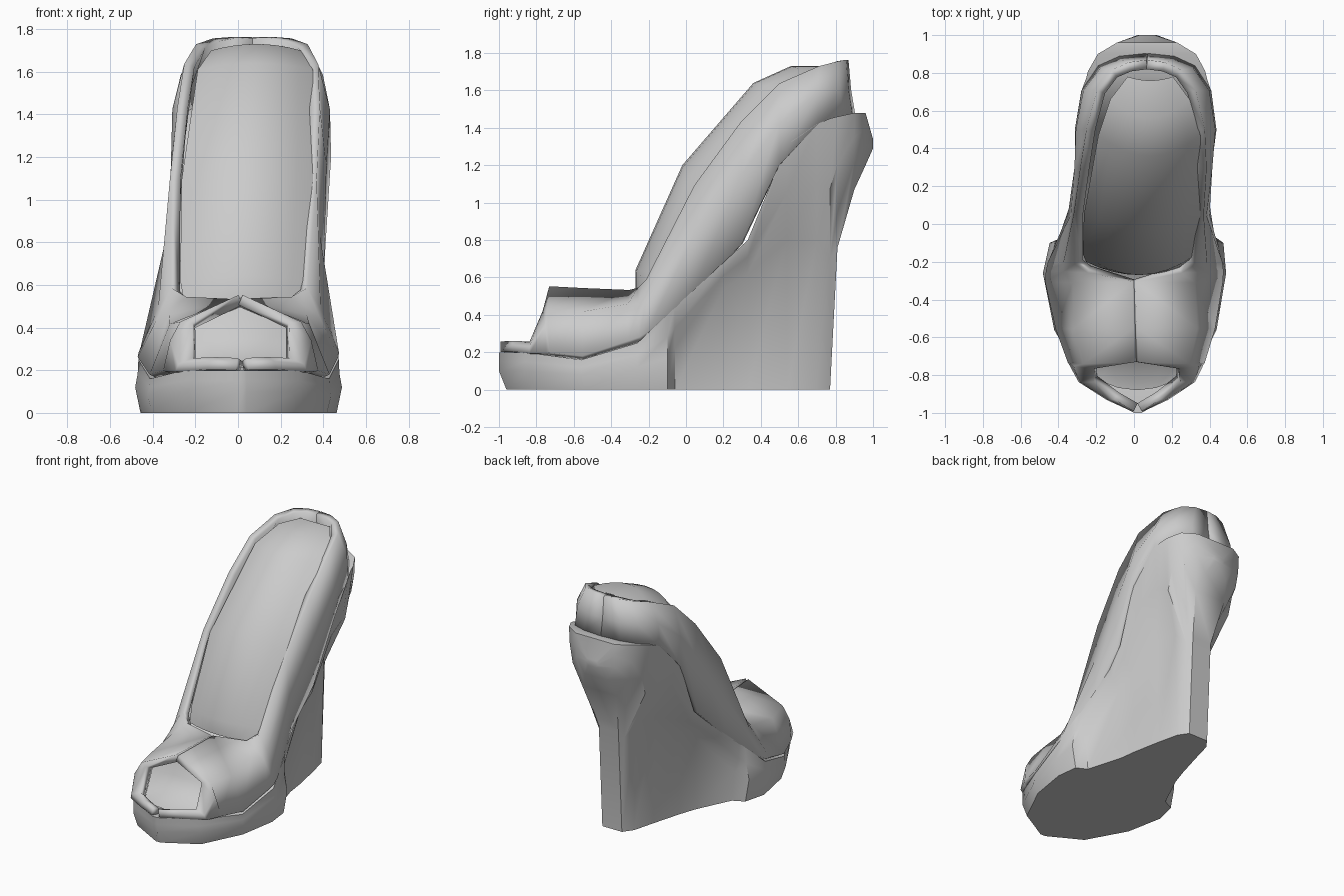
import bpy, bmesh

if "Cube" in bpy.data.objects:
    bpy.data.objects.remove(bpy.data.objects["Cube"])


def centre(y):
    """Sideways drift of the shoe's centre line along its length."""
    pts = [(-1, .02), (-.3, 0), (.0, .02), (.4, .06), (1, .07)]
    for (a, ca), (b, cb) in zip(pts, pts[1:]):
        if y <= b:
            return ca + (cb - ca) * (y - a) / (b - a)
    return pts[-1][1]


def loft(name, sections, ring=False, angle=40):
    """Skin a list of equally long point rows; ring closes and caps them."""
    bm = bmesh.new()
    rows = [[bm.verts.new(p) for p in s] for s in sections]
    n = len(rows[0])
    for a, b in zip(rows, rows[1:]):
        for i in range(n if ring else n - 1):
            j = (i + 1) % n
            bm.faces.new((a[i], a[j], b[j], b[i]))
    if ring:
        bm.faces.new(rows[0])
        bm.faces.new(rows[-1])
    bmesh.ops.remove_doubles(bm, verts=bm.verts, dist=.001)
    bmesh.ops.recalc_face_normals(bm, faces=bm.faces)
    me = bpy.data.meshes.new(name)
    bm.to_mesh(me)
    bm.free()
    ob = bpy.data.objects.new(name, me)
    bpy.context.collection.objects.link(ob)
    bpy.ops.object.select_all(action='DESELECT')
    bpy.context.view_layer.objects.active = ob
    ob.select_set(True)
    bpy.ops.object.shade_smooth_by_angle(angle=angle * 3.14159 / 180)
    return ob


def mirrored(half):
    """Half section as (w, y, z) from one side up to the middle -> full row."""
    right = [(centre(y) + w, y, z) for w, y, z in half]
    left = [(centre(y) - w, y, z) for w, y, z in reversed(half)]
    return right + left


# Platform sole, wedge and heel cup: y, bottom w/z, waist w/z, top w/z
sole = [
    (-1.0, .02, 0, .02, .10, .02, .20),
    (-.86, .26, 0, .27, .10, .27, .20),
    (-.56, .41, 0, .43, .08, .42, .16),
    (-.26, .46, 0, .485, .12, .47, .25),
    (-.10, .43, 0, .46, .17, .43, .40),
    (-.06, .35, 0, .37, .22, .41, .44),
    (.20, .25, 0, .26, .54, .345, .68),
    (.33, .22, 0, .23, .62, .35, .80),
    (.54, .17, 0, .19, .80, .365, 1.31),
    (.70, .13, 0, .15, .80, .345, 1.42),
    (.77, .08, 0, .10, .70, .32, 1.45),
    (.81, .08, .76, .14, .95, .31, 1.46),
    (.90, .13, 1.07, .23, 1.22, .26, 1.48),
    (.96, .09, 1.20, .16, 1.31, .16, 1.48),
    (1.0, .03, 1.29, .05, 1.31, .04, 1.34),
]
rows = []
for y, wb, zb, wk, zk, wt, zt in sole:
    yb = y * .96 if y < -.3 else y
    rows.append(mirrored([
        (wb, yb, zb), (wk, y, zk),
        (wk + .78 * (wt - wk), y, (zk + zt) / 2), (wt, y, zt)]))
loft("wedge_sole", rows, ring=True)

# Upper with peep toe and foot opening: y, low w/z, middle w/z, rim w/z
upper = [
    (-.97, .02, .20, .015, .22, .01, .25),
    (-.91, .15, .20, .14, .23, .11, .25),
    (-.82, .29, .19, .28, .22, .22, .24),
    (-.745, .33, .19, .31, .33, .22, .41),
    (-.73, .34, .19, .27, .41, 0, .53),
    (-.55, .40, .17, .31, .40, 0, .52),
    (-.30, .45, .25, .31, .44, 0, .51),
    (-.24, .45, .27, .36, .44, .24, .53),
    (-.20, .44, .30, .36, .48, .30, .58),
    (.05, .35, .53, .335, .83, .32, 1.09),
    (.30, .335, .78, .34, 1.15, .31, 1.43),
    (.50, .35, 1.20, .345, 1.42, .29, 1.63),
    (.70, .32, 1.42, .31, 1.58, .24, 1.72),
    (.82, .24, 1.46, .23, 1.60, .17, 1.75),
    (.865, .14, 1.47, .13, 1.60, .09, 1.76),
    (.88, 0, 1.47, 0, 1.60, 0, 1.76),
]
for name, side in (("upper_right", 1), ("upper_left", -1)):
    rows = []
    for y, wl, zl, wm, zm, wr, zr in upper:
        # the back wall leans forward towards the rim
        lean = max(0, y - .7) * .2
        rows.append([(centre(y) + side * w, y - k * lean, z) for w, z, k in
                     ((wl, zl, 0), (wm, zm, .6), (wr, zr, 1))])
    ob = loft(name, rows, angle=60)
    mod = ob.modifiers.new("thickness", 'SOLIDIFY')
    mod.thickness = .05
    mod.offset = 0

# Bulging panel filling the foot opening: edge y/z, half width, crown y/z
panel = [
    (-.20, .52, .28, -.27, .53),
    (-.16, .62, .30, -.27, .64),
    (.05, 1.09, .31, -.02, 1.20),
    (.47, 1.61, .27, .36, 1.64),
    (.66, 1.70, .21, .56, 1.73),
    (.78, 1.72, .12, .76, 1.73),
]
rows = []
for ye, ze, w, yc, zc in panel:
    row = []
    for i in range(9):
        t = i / 4 - 1
        k = 1 - t * t
        row.append((centre(ye) + .02 + w * t, ye + (yc - ye) * k, ze + (zc - ze) * k))
    rows.append(row)
loft("opening_panel", rows, angle=60)

# Curved lining seen through the peep toe
rows = [[(centre(y) + w * t, y + .05 * t * t, z - dz * t * t) for t in (-1, -.5, 0, .5, 1)]
        for y, z, w, dz in ((-.88, .21, .2, 0), (-.74, .25, .27, .02),
                            (-.66, .36, .29, .04), (-.62, .50, .28, .12))]
loft("toe_lining", rows, angle=60)
